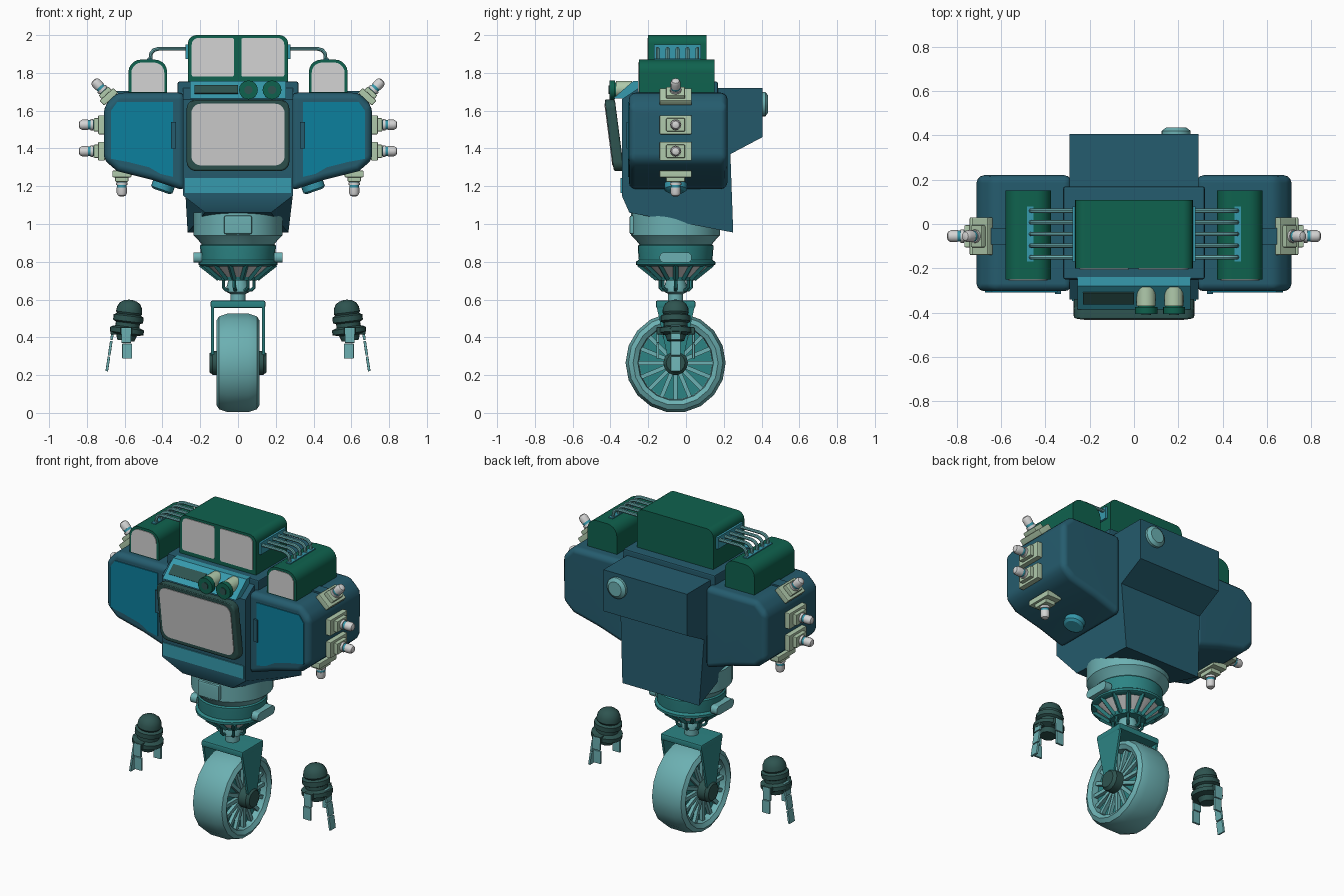
import bpy, bmesh, math
from mathutils import Vector, Matrix

if "Cube" in bpy.data.objects:
    bpy.data.objects.remove(bpy.data.objects["Cube"])


def colour(name, r, g, b):
    m = bpy.data.materials.new(name)
    m.diffuse_color = [(c / 255 / 12.92 if c < 11 else ((c / 255 + 0.055) / 1.055) ** 2.4) for c in (r, g, b)] + [1]
    m.use_nodes = True
    m.node_tree.nodes["Principled BSDF"].inputs["Base Color"].default_value = m.diffuse_color
    return m


NAVY = colour("dark blue body", 37, 92, 110)
BLUE = colour("door blue", 12, 128, 158)
GREEN = colour("cab green", 15, 98, 78)
WHITE = colour("window white", 212, 212, 212)
TEAL = colour("light teal", 54, 154, 173)
PALE = colour("pale green", 176, 202, 172)
WHEEL = colour("pale teal", 108, 176, 178)
WAIST = colour("waist teal", 44, 132, 132)
DARK = colour("dark grey green", 46, 84, 80)
CY = -0.055  # centre line of the running gear


def finish(name, bm, mat, bevel=0, seg=3):
    bmesh.ops.recalc_face_normals(bm, faces=bm.faces)
    if bevel:
        edges = [e for e in bm.edges if e.calc_face_angle(0) > math.radians(32)]
        bmesh.ops.bevel(bm, geom=edges, offset=bevel, segments=seg, profile=0.5, affect='EDGES', clamp_overlap=True)
    me = bpy.data.meshes.new(name)
    bm.to_mesh(me)
    bm.free()
    me.materials.append(mat)
    ob = bpy.data.objects.new(name, me)
    bpy.context.collection.objects.link(ob)
    return ob


def prism(name, mat, pts, axis, lo, hi, bevel=0, move=None):
    """Extrude (x,z) points along y, or (y,z) points along x."""
    put = (lambda p, t: (p[0], t, p[1])) if axis == 'y' else (lambda p, t: (t, p[0], p[1]))
    bm = bmesh.new()
    a = [bm.verts.new(put(p, lo)) for p in pts]
    b = [bm.verts.new(put(p, hi)) for p in pts]
    bm.faces.new(a)
    bm.faces.new(b)
    for i in range(len(pts)):
        j = (i + 1) % len(pts)
        bm.faces.new((a[i], a[j], b[j], b[i]))
    if move:
        for v in bm.verts:
            move(v.co)
    return finish(name, bm, mat, bevel)


def box(name, mat, c, size, bevel=0, rot=Matrix()):
    bm = bmesh.new()
    bmesh.ops.create_cube(bm, size=1, matrix=Matrix.Translation(c) @ rot.to_4x4() @ Matrix.Diagonal((*size, 1)))
    return finish(name, bm, mat, bevel, 2)


def lathe(name, mat, prof, origin, axis=(0, 0, 1), n=24):
    """Turn (radius, distance) points round an axis."""
    q = Vector(axis).to_track_quat('Z', 'Y')
    bm = bmesh.new()
    rings = [[bm.verts.new(Vector(origin) + q @ Vector((r * math.cos(k * math.tau / n), r * math.sin(k * math.tau / n), t)))
              for k in range(n)] for r, t in prof]
    for a, b in zip(rings, rings[1:]):
        for k in range(n):
            bm.faces.new((a[k], a[(k + 1) % n], b[(k + 1) % n], b[k]))
    bm.faces.new(rings[0])
    bm.faces.new(rings[-1])
    return finish(name, bm, mat)


def rod(name, mat, p, q, r, n=12):
    d = Vector(q) - Vector(p)
    return lathe(name, mat, [(r, 0), (r, d.length)], p, d, n)


def tube(name, mat, pts, r):
    cu = bpy.data.curves.new(name, 'CURVE')
    cu.dimensions, cu.bevel_depth, cu.bevel_resolution = '3D', r, 2
    sp = cu.splines.new('POLY')
    sp.points.add(len(pts) - 1)
    for p, co in zip(sp.points, pts):
        p.co = (*co, 1)
    cu.materials.append(mat)
    bpy.context.collection.objects.link(bpy.data.objects.new(name, cu))


def rrect(x0, x1, z0, z1, tr, tl, bl, br):
    """Rectangle outline with one radius per corner."""
    out = []
    for cx, cz, sx, sz, r, a0 in ((x1, z1, -1, -1, tr, 0), (x0, z1, 1, -1, tl, 90), (x0, z0, 1, 1, bl, 180), (x1, z0, -1, 1, br, 270)):
        for k in range(6 if r else 1):
            a = math.radians(a0 + 18 * k)
            out.append((cx + sx * r + r * math.cos(a), cz + sz * r + r * math.sin(a)))
    return out


def side(pts, s):
    return [(s * x, z) for x, z in pts]


# Torso: stepped hull with narrowing chin, plus upper block
def taper(co):
    if co.z < 1.1:
        co.x *= 0.6 if co.y < 0 else 0.92


prism("hull", NAVY, [(-0.34, 1.66), (-0.34, 1.15), (-0.30, 1.06), (0.25, 0.955), (0.235, 1.37), (0.405, 1.46),
                     (0.405, 1.72), (-0.25, 1.72)], 'x', -0.29, 0.29, 0, taper)
box("torso_block", NAVY, (0, -0.04, 1.48), (0.64, 0.42, 0.55), 0.012)
box("chin_panel", TEAL, (0, -0.34, 1.203), (0.56, 0.012, 0.08))
lathe("rear_light", WHEEL, [(0.065, 0), (0.065, 0.015), (0.045, 0.03)], (0.19, 0.405, 1.635), (0, 1, 0))

# Control ledge with dark slot and two barrel lamps
prism("control_ledge", TEAL, [(-0.24, 1.757), (-0.28, 1.757), (-0.385, 1.665), (-0.24, 1.665)], 'x', -0.255, 0.255)
prism("control_slot", DARK, [(-0.312, 1.737), (-0.362, 1.693), (-0.355, 1.687), (-0.305, 1.731)], 'x', -0.23, 0.0)
for x in (0.055, 0.18):
    rod("barrel_lamp", GREEN, (x, -0.405, 1.71), (x, -0.25, 1.71), 0.038, 16)
    lathe("barrel_rim", GREEN, [(0.05, 0), (0.05, 0.03)], (x, -0.405, 1.71), (0, 1, 0), 16)
    rod("barrel_band", PALE, (x, -0.37, 1.715), (x, -0.285, 1.715), 0.043, 16)
    rod("barrel_lens", DARK, (x, -0.41, 1.71), (x, -0.4, 1.71), 0.022, 16)


# Leaning screen
def lean(co):
    co.y -= (co.z - 1.30) * 0.13


R = 0.05
prism("screen_frame", DARK, rrect(-0.272, 0.272, 1.28, 1.66, R, R, R, R), 'y', -0.385, -0.33, 0.012, lean)
prism("screen", WHITE, rrect(-0.247, 0.247, 1.31, 1.637, R, R, R, R), 'y', -0.389, -0.38, 0, lean)

# Top cab with two windows
prism("cab", GREEN, rrect(-0.265, 0.265, 1.74, 2.0, 0.045, 0.045, 0, 0), 'y', -0.20, 0.108)
prism("cab_window_left", WHITE, rrect(-0.245, -0.022, 1.78, 1.985, 0.01, 0.035, 0.01, 0.01), 'y', -0.204, -0.198)
prism("cab_window_right", WHITE, rrect(0.018, 0.245, 1.78, 1.985, 0.035, 0.01, 0.01, 0.01), 'y', -0.204, -0.198)

SHOULDER = [(0.28, 1.695), (0.64, 1.695), (0.71, 1.625), (0.71, 1.34), (0.64, 1.28), (0.46, 1.235), (0.28, 1.175)]
DOOR = [(0.345, 1.645), (0.64, 1.645), (0.672, 1.60), (0.672, 1.345), (0.58, 1.328), (0.47, 1.30), (0.41, 1.265), (0.345, 1.25)]
for s in (-1, 1):
    # Shoulder, door and underside disc
    prism("shoulder", NAVY, side(SHOULDER, s), 'y', -0.303, 0.22, 0.035)
    prism("shoulder_door", BLUE, side(DOOR, s), 'y', -0.308, -0.30)
    box("door_handle", NAVY, (s * 0.342, -0.308, 1.47), (0.026, 0.016, 0.14))
    lathe("underside_disc", TEAL, [(0.06, 0), (0.06, 0.04), (0.045, 0.05)], (s * 0.39, CY, 1.22), (s * 0.35, 0, -1))
    box("shoulder_strap", NAVY, (s * 0.6, CY, 1.698), (0.09, 0.075, 0.012))

    # Roof pod with arched window
    x0, x1 = sorted((s * 0.375, s * 0.58))
    prism("roof_pod", GREEN, rrect(x0, x1, 1.68, 1.87, 0.065, 0.065, 0, 0), 'y', -0.25, 0.15)
    prism("pod_window", WHITE, rrect(x0 + 0.015, x1 - 0.015, 1.70, 1.855, 0.055, 0.055, 0, 0), 'y', -0.254, -0.248)

    # Pipes between cab and pod
    box("pipe_plate_cab", TEAL, (s * 0.268, -0.045, 1.912), (0.02, 0.25, 0.075))
    box("pipe_plate_pod", TEAL, (s * 0.468, -0.045, 1.87), (0.03, 0.25, 0.012))
    for k in range(5):
        y = -0.15 + 0.0525 * k
        tube("roof_pipe", WHEEL, [(s * x, y, z) for x, z in
             ((0.26, 1.928), (0.42, 1.928), (0.445, 1.921), (0.46, 1.905), (0.465, 1.865))], 0.01)

    # Signal lamps round the shoulder edge
    for x, z, dx, dz in ((0.672, 1.66, 1, 1.1), (0.705, 1.525, 1, 0), (0.705, 1.385, 1, 0), (0.615, 1.283, 0, -1)):
        d = Vector((s * dx, 0, dz)).normalized()
        o = Vector((s * x, CY, z))
        rot = Matrix((d, (0, 1, 0), d.cross(Vector((0, 1, 0))))).transposed()
        box("lamp_mount", PALE, o + d * 0.018, (0.036, 0.17, 0.10), 0.006, rot)
        box("lamp_step", PALE, o + d * 0.045, (0.03, 0.10, 0.07), 0.006, rot)
        rod("lamp_stem", TEAL, o + d * 0.05, o + d * 0.10, 0.025)
        rod("lamp_collar", WHITE, o + d * 0.062, o + d * 0.076, 0.03)
        lathe("lamp_tip", WHITE, [(0.027, 0.09), (0.027, 0.12), (0.02, 0.133), (0.008, 0.138)], o, d, 12)

    # Waist lug
    prism("waist_lug", WHEEL, rrect(CY - 0.085, CY + 0.085, 0.795, 0.85, *[0.025] * 4), 'x', s * 0.19, s * 0.235)

    # Wheel fork and hub
    prism("fork_leg", WAIST, [(CY - 0.1, 0.56), (CY + 0.1, 0.56), (CY + 0.035, 0.26), (CY - 0.035, 0.26)], 'x', s * 0.128, s * 0.142)
    lathe("wheel_hub", DARK, [(0.065, 0.03), (0.065, 0.135), (0.05, 0.152)], (0, CY, 0.265), (s, 0, 0), 14)

    # Floating hand: ringed dome and three fingers
    tilt = (-s * 0.12, 0, 1)
    lathe("hand", DARK, [(0.045, -0.02), (0.055, 0.01), (0.09, 0.02), (0.09, 0.045), (0.064, 0.055), (0.064, 0.075), (0.08, 0.083),
                         (0.08, 0.112), (0.064, 0.12), (0.07, 0.13), (0.067, 0.155), (0.055, 0.178), (0.035, 0.192), (0.008, 0.198)],
          (s * 0.592, CY, 0.402), tilt, 20)
    rot = Matrix.Rotation(-s * 0.15, 3, 'Y')
    for k in range(3):
        z = 0.425 - 0.083 * k
        box("outer_finger", WHEEL, (s * (0.664 + 0.0125 * k), CY, z), (0.014, 0.052, 0.078), 0.003, rot)
    for y in (-0.095, 0.095):
        for k in range(2):
            box("inner_finger", WHEEL, (s * (0.592 - 0.005 * k), CY + y, 0.41 - 0.083 * k), (0.052, 0.014, 0.079), 0.003)
        box("finger_knuckle", DARK, (s * 0.592, CY + y * 0.85, 0.435), (0.06, 0.04, 0.04), 0.006)
    box("finger_knuckle", DARK, (s * 0.655, CY, 0.435), (0.04, 0.06, 0.04), 0.006)

# Waist: stacked rings, front block and ribbed cone
lathe("waist_ring", WHEEL, [(0.19, 0.89), (0.215, 0.92), (0.235, 0.94), (0.235, 1.06)], (0, CY, 0), n=32)
box("waist_block", WHEEL, (0, -0.275, 0.995), (0.15, 0.05, 0.10), 0.012)
lathe("waist_drum", WAIST, [(0.19, 0.775), (0.21, 0.785), (0.21, 0.80), (0.195, 0.81), (0.2, 0.87), (0.2, 0.885), (0.185, 0.9)], (0, CY, 0), n=32)
lathe("waist_cone", WHITE, [(0.19, 0.785), (0.095, 0.71)], (0, CY, 0))
lathe("cone_collar", WAIST, [(0.06, 0.70), (0.1, 0.70), (0.11, 0.725), (0.08, 0.73)], (0, CY, 0))
for k in range(14):
    c, n = math.cos(k * math.tau / 14), math.sin(k * math.tau / 14)
    rod("cone_rib", WAIST, (0.198 * c, CY + 0.198 * n, 0.787), (0.1 * c, CY + 0.1 * n, 0.71), 0.014, 4)
    if k % 2 == 0:
        tube("neck_hook", WAIST, [(r * c, CY + r * n, z) for r, z in ((0.085, 0.71), (0.085, 0.665), (0.07, 0.65), (0.04, 0.65))], 0.009)
lathe("neck", WHEEL, [(0.04, 0.58), (0.04, 0.63), (0.06, 0.64), (0.06, 0.67), (0.045, 0.72)], (0, CY, 0), n=16)

# Fork plate and spoked wheel
box("fork_plate", WAIST, (0, CY, 0.575), (0.29, 0.21, 0.04), 0.01)
half = [(0.195, -0.06), (0.2, -0.1), (0.225, -0.115), (0.25, -0.10), (0.265, -0.055)]
lathe("wheel", WHEEL, half + [(r, -t) for r, t in reversed(half)], (0, CY, 0.265), (1, 0, 0), 18)
lathe("wheel_web", WAIST, [(0.192, -0.064), (0.192, 0.064)], (0, CY, 0.265), (1, 0, 0), 18)
for k in range(16):
    a = k * math.tau / 16
    for s in (-1, 1):
        box("wheel_spoke", WHEEL, (s * 0.07, CY + 0.125 * math.cos(a), 0.265 + 0.125 * math.sin(a)),
            (0.03, 0.15, 0.022), 0, Matrix.Rotation(a, 3, 'X'))

# Smooth shading with kept edges
bpy.ops.object.select_all(action='SELECT')
bpy.context.view_layer.objects.active = bpy.data.objects["hull"]
bpy.ops.object.convert(target='MESH')
bpy.ops.object.shade_smooth_by_angle(angle=math.radians(32))
for ob in bpy.data.objects:
    ob.modifiers.new("even_normals", 'WEIGHTED_NORMAL').keep_sharp = True
